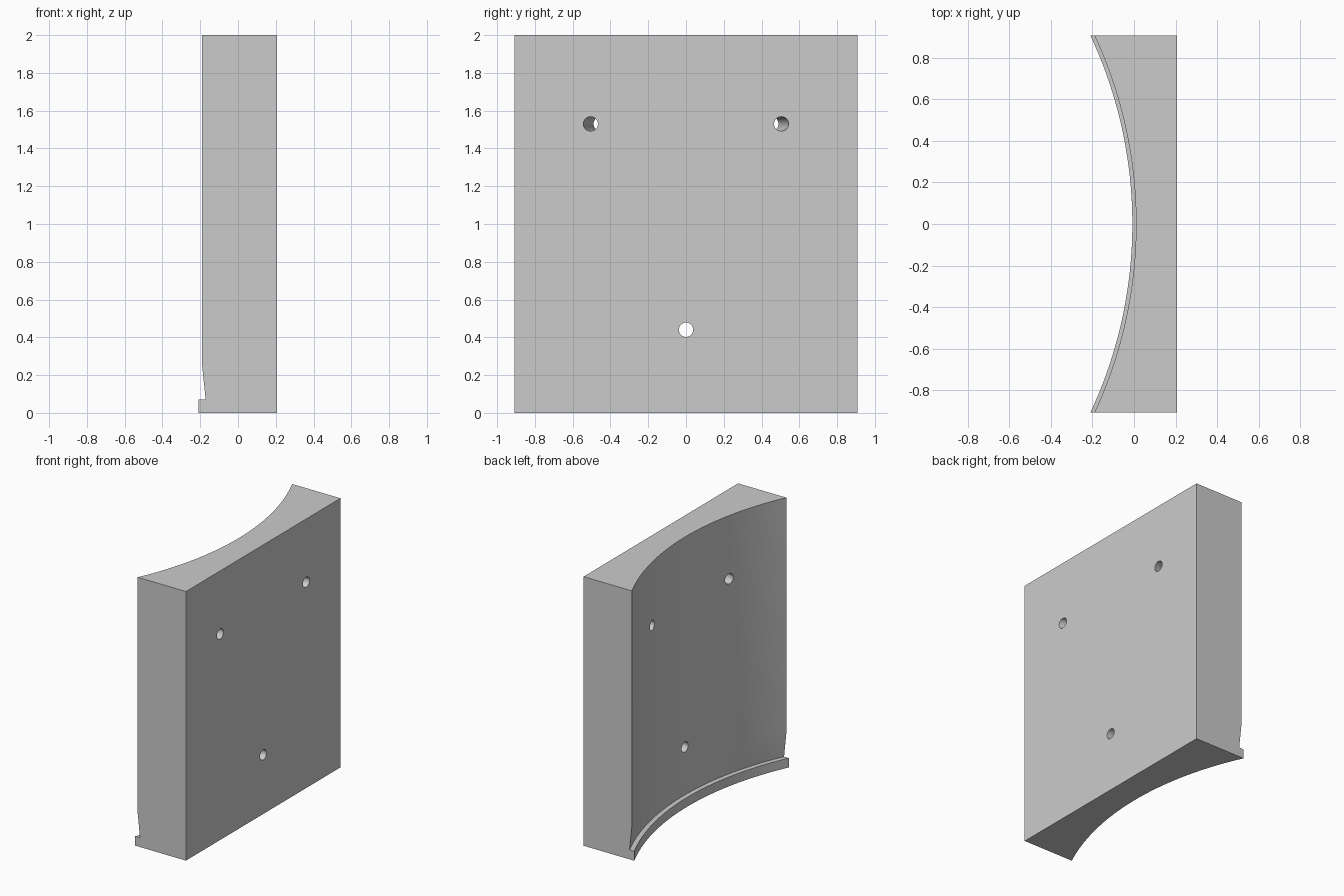
import bpy, bmesh, math
from mathutils import Vector

cube = bpy.data.objects.get("Cube")
if cube:
    bpy.data.objects.remove(cube, do_unlink=True)

HALF_W = 0.907     # half width along y
BACK = 0.207       # flat mounting face
HEIGHT = 2.0
RADIUS = 2.157     # curved face radius
AXIS_X = 0.01 - RADIUS
STEPS = 64

grey = bpy.data.materials.new("plain grey")
grey.use_nodes = True
colour = (0.6, 0.6, 0.6, 1)
grey.diffuse_color = colour
grey.node_tree.nodes["Principled BSDF"].inputs["Base Color"].default_value = colour

# Curved side profile as (radius offset, height): lip, undercut, concave face
profile = [(-0.018, 0), (-0.018, 0.07), (0.017, 0.07), (0, 0.25), (0, HEIGHT)]

# Block: the section is swept across the width, following the arc
bm = bmesh.new()
rings = []
for i in range(STEPS + 1):
    y = HALF_W * (2 * i / STEPS - 1)
    ring = [bm.verts.new((AXIS_X + math.sqrt((RADIUS + o) ** 2 - y * y), y, z))
            for o, z in profile]
    ring += [bm.verts.new((BACK, y, HEIGHT)), bm.verts.new((BACK, y, 0))]
    rings.append(ring)
for a, b in zip(rings, rings[1:]):
    for j in range(len(a)):
        k = (j + 1) % len(a)
        bm.faces.new((a[j], a[k], b[k], b[j]))
bm.faces.new(rings[0])
bm.faces.new(rings[-1])
bmesh.ops.recalc_face_normals(bm, faces=bm.faces)
mesh = bpy.data.meshes.new("curved_block")
bm.to_mesh(mesh)
bm.free()
block = bpy.data.objects.new("curved_block", mesh)
bpy.context.collection.objects.link(block)
mesh.materials.append(grey)


def drill(y, z):
    """Cut a round hole aimed at the axis of the curved face."""
    mouth = Vector((BACK, y, z))
    aim = mouth - Vector((AXIS_X, 0, z))
    bpy.ops.mesh.primitive_cylinder_add(vertices=32, radius=0.038, depth=1.0, location=mouth,
                                        rotation=aim.to_track_quat('Z', 'Y').to_euler())
    cutter = bpy.context.object
    cutter.name = "hole_cutter"
    cutter.hide_render = True
    cutter.data.materials.append(grey)
    cut = block.modifiers.new("hole", 'BOOLEAN')
    cut.operation = 'DIFFERENCE'
    cut.solver = 'EXACT'
    cut.object = cutter
    bpy.ops.object.select_all(action='DESELECT')
    block.select_set(True)
    bpy.context.view_layer.objects.active = block
    bpy.ops.object.modifier_apply(modifier=cut.name)
    bpy.data.objects.remove(cutter, do_unlink=True)


# Screw holes: two upper, one lower
for y, z in ((-0.505, 1.53), (0.505, 1.53), (0, 0.44)):
    drill(y, z)

bpy.ops.object.shade_smooth_by_angle(angle=math.radians(25))
